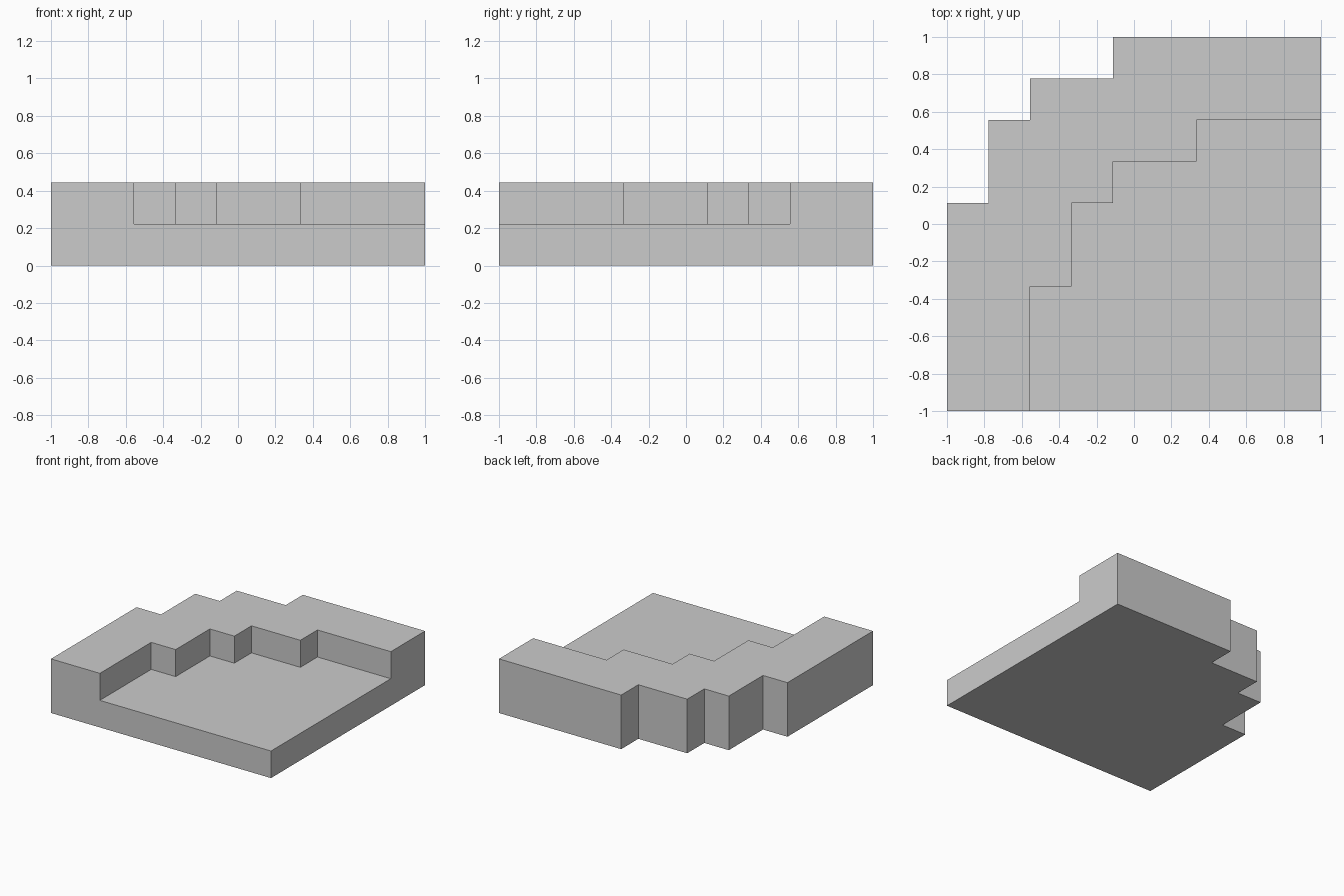
import bpy
import bmesh

if "Cube" in bpy.data.objects:
    bpy.data.objects.remove(bpy.data.objects["Cube"])

CELL = 1 / 9        # half a stair step; plan runs from -9 to 9
STEP = 2 * CELL     # height of one layer

# Plan points: stepped edge between floor and wall, and stepped outside edge
inner = [(-5, -9), (-5, -3), (-3, -3), (-3, 1), (-1, 1),
         (-1, 3), (3, 3), (3, 5), (9, 5)]
outer = [(9, 9), (-1, 9), (-1, 7), (-5, 7), (-5, 5),
         (-7, 5), (-7, 1), (-9, 1), (-9, -9)]


def raise_faces(bm, faces, keep):
    """Extrude faces up by one layer and return the new top faces."""
    out = bmesh.ops.extrude_face_region(bm, geom=faces, use_keep_orig=keep)["geom"]
    verts = [g for g in out if isinstance(g, bmesh.types.BMVert)]
    bmesh.ops.translate(bm, vec=(0, 0, STEP), verts=verts)
    return [g for g in out if isinstance(g, bmesh.types.BMFace)]


bm = bmesh.new()
edge = [bm.verts.new((x * CELL, y * CELL, 0)) for x, y in inner]
back = [bm.verts.new((x * CELL, y * CELL, 0)) for x, y in outer]
corner = bm.verts.new((1, -1, 0))

# Floor and wall regions share the inner stepped edge
floor = bm.faces.new([corner] + edge[::-1])
wall = bm.faces.new(edge + back)

# Base slab: both regions, one layer high
tops = raise_faces(bm, [floor, wall], True)

# Raised wall: second layer on the region reaching the back left
wall_top = min(tops, key=lambda f: min(v.co.x for v in f.verts))
raise_faces(bm, [wall_top], False)

# Merge the coplanar pieces into clean flat sides
bmesh.ops.dissolve_limit(bm, angle_limit=0.01, verts=bm.verts[:], edges=bm.edges[:])
bmesh.ops.recalc_face_normals(bm, faces=bm.faces[:])

mesh = bpy.data.meshes.new("stepped_corner_block")
bm.to_mesh(mesh)
bm.free()
obj = bpy.data.objects.new("stepped_corner_block", mesh)
bpy.context.collection.objects.link(obj)
